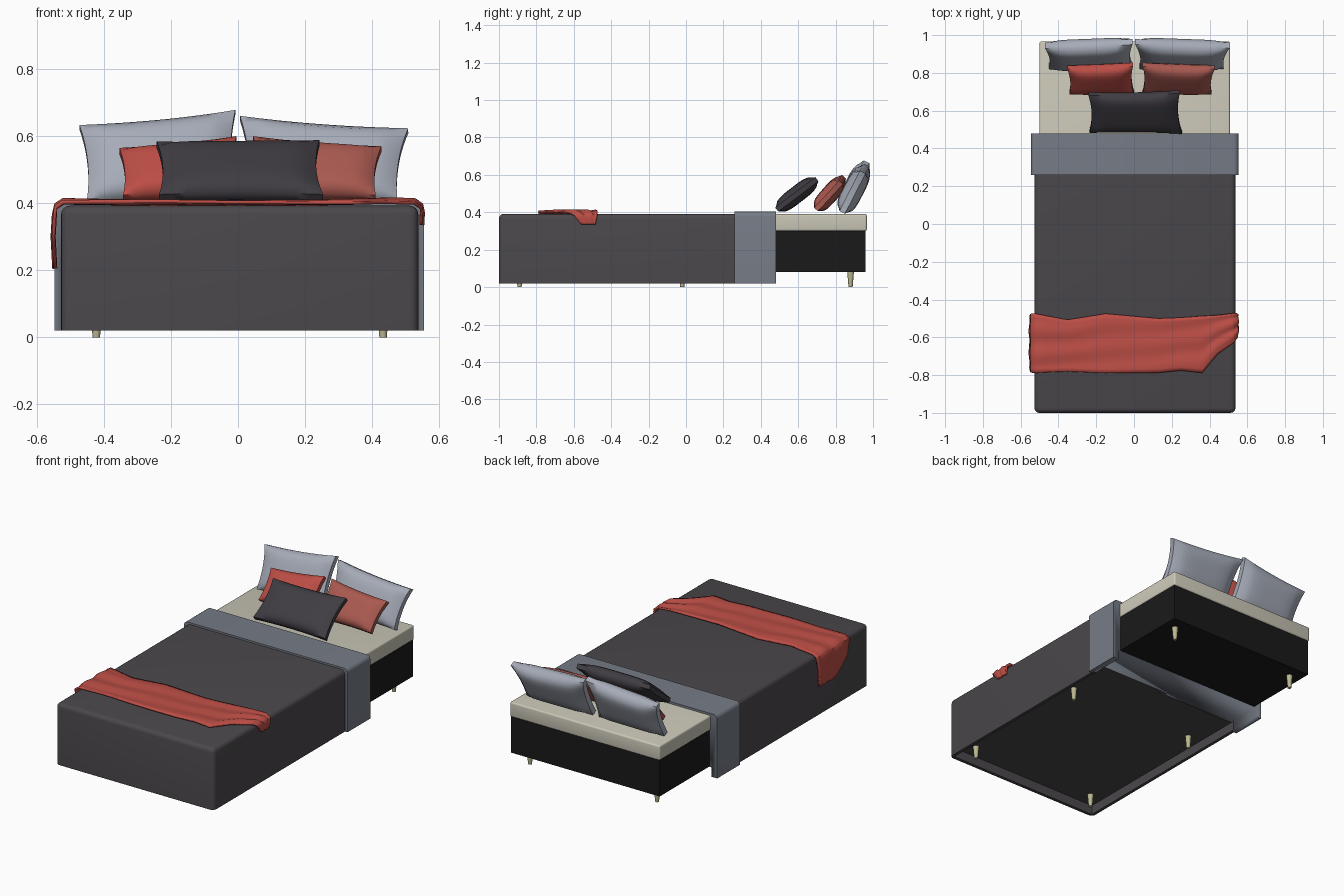
import bpy, bmesh, math
from mathutils import Vector

if "Cube" in bpy.data.objects:
    bpy.data.objects.remove(bpy.data.objects["Cube"])


def material(name, rgb):
    m = bpy.data.materials.new(name)
    m.diffuse_color = (*rgb, 1)
    m.use_nodes = True
    m.node_tree.nodes["Principled BSDF"].inputs["Base Color"].default_value = m.diffuse_color
    return m


CHARCOAL = material("charcoal_cloth", (0.07, 0.064, 0.07))
BLUE_GREY = material("blue_grey_cloth", (0.18, 0.2, 0.24))
PALE_GREY = material("pale_grey_cloth", (0.38, 0.41, 0.48))
RED = material("red_cloth", (0.5, 0.075, 0.06))
RUST = material("rust_cloth", (0.4, 0.1, 0.08))
INK = material("dark_cloth", (0.05, 0.045, 0.055))
BLACK = material("black_frame", (0.01, 0.01, 0.01))
CREAM = material("cream_cloth", (0.6, 0.58, 0.48))
WOOD = material("pale_wood", (0.5, 0.48, 0.28))


def finish(bm, name, mat, angle=40):
    bmesh.ops.recalc_face_normals(bm, faces=bm.faces)
    me = bpy.data.meshes.new(name)
    bm.to_mesh(me)
    bm.free()
    ob = bpy.data.objects.new(name, me)
    bpy.context.collection.objects.link(ob)
    if mat:
        me.materials.append(mat)
    bpy.ops.object.select_all(action='DESELECT')
    ob.select_set(True)
    bpy.context.view_layer.objects.active = ob
    bpy.ops.object.shade_smooth_by_angle(angle=math.radians(angle))
    return ob


def box(name, lo, hi, mat, bevel=0, pick=lambda a, b: True):
    """Box between two corners; bevels the edges chosen by pick."""
    bm = bmesh.new()
    bmesh.ops.create_cube(bm, size=1)
    for v in bm.verts:
        v.co = [lo[i] + (v.co[i] + 0.5) * (hi[i] - lo[i]) for i in range(3)]
    if bevel:
        edges = [e for e in bm.edges if pick(e.verts[0].co, e.verts[1].co)]
        bmesh.ops.bevel(bm, geom=edges, offset=bevel, segments=4, profile=0.5,
                        affect='EDGES')
    return finish(bm, name, mat)


# Base, mattress and tapered legs
box("base", (-0.495, -0.95, 0.08), (0.505, 0.96, 0.30), BLACK)
box("mattress", (-0.5, -0.955, 0.30), (0.508, 0.967, 0.39), CREAM, 0.01)
for i, y in enumerate((-0.89, -0.02, 0.88)):
    for side, x in (("left", -0.422), ("right", 0.432)):
        bm = bmesh.new()
        bmesh.ops.create_cone(bm, segments=16, radius1=0.011, radius2=0.018,
                              depth=0.082, cap_ends=True)
        bmesh.ops.translate(bm, vec=(x, y, 0.041), verts=bm.verts)
        finish(bm, f"leg_{side}_{i}", WOOD)

# Duvet and folded-back band, hollowed underneath so they hang past the base
hollow = box("hollow_cutter", (-0.508, -0.98, -0.1), (0.518, 0.7, 0.077), None)
hollow.hide_render = True
hollow.hide_viewport = True
duvet = box("duvet", (-0.527, -1, 0.02), (0.537, 0.28, 0.392), CHARCOAL, 0.026,
            lambda a, b: min(a.z, b.z) > 0.1 and min(a.y, b.y) < 0 or max(a.y, b.y) < 0 and max(a.z, b.z) > 0.1)
fold = box("duvet_fold", (-0.546, 0.26, 0.02), (0.554, 0.48, 0.403), BLUE_GREY, 0.025,
           lambda a, b: min(a.z, b.z) > 0.1 and abs(a.y - b.y) > 0.1)
for ob in (duvet, fold):
    mod = ob.modifiers.new("hollow", 'BOOLEAN')
    mod.object = hollow
    mod.operation = 'DIFFERENCE'
    mod.solver = 'EXACT'


def pillow(name, bl, br, tl, tr, t, mat, n=12):
    """Cushion stretched between four corners, t = half thickness."""
    bl, br, tl, tr = map(Vector, (bl, br, tl, tr))
    nrm = (br - bl + tr - tl).cross(tl - bl + tr - br).normalized()
    bm = bmesh.new()
    grids = []
    for s in (1, -1):
        g = []
        for j in range(n + 1):
            row = []
            for i in range(n + 1):
                u, v = 2 * i / n - 1, 2 * j / n - 1
                puff = 0.3 + 0.7 * ((1 - u ** 4) * (1 - v ** 4)) ** 0.6
                a = (1 + u * (1 - 0.06 * (1 - v * v))) / 2
                b = (1 + v * (1 - 0.06 * (1 - u * u))) / 2
                p = bl.lerp(br, a).lerp(tl.lerp(tr, a), b)
                p = p + nrm * s * t * puff
                p.z = max(p.z, 0.388)
                row.append(bm.verts.new(p))
            g.append(row)
        grids.append(g)
        for j in range(n):
            for i in range(n):
                bm.faces.new((g[j][i], g[j][i + 1], g[j + 1][i + 1], g[j + 1][i]))
    rim = ([(0, i) for i in range(n)] + [(j, n) for j in range(n)]
           + [(n, i) for i in range(n, 0, -1)] + [(j, 0) for j in range(n, 0, -1)])
    f, b = grids
    for (j, i), (q, p) in zip(rim, rim[1:] + rim[:1]):
        bm.faces.new((f[j][i], f[q][p], b[q][p], b[j][i]))
    finish(bm, name, mat, 50)


# Sleeping pillows, square cushions and the front bolster cushion
pillow("pillow_left", (-0.45, 0.835, 0.40), (-0.01, 0.835, 0.40),
       (-0.472, 0.945, 0.625), (-0.008, 0.965, 0.67), 0.055, PALE_GREY)
pillow("pillow_right", (0.03, 0.835, 0.40), (0.475, 0.835, 0.40),
       (0.006, 0.965, 0.652), (0.507, 0.945, 0.615), 0.055, PALE_GREY)
pillow("cushion_left", (-0.342, 0.695, 0.415), (0, 0.695, 0.415),
       (-0.353, 0.83, 0.555), (-0.005, 0.845, 0.59), 0.045, RED)
pillow("cushion_right", (0.045, 0.695, 0.415), (0.41, 0.695, 0.415),
       (0.045, 0.845, 0.59), (0.427, 0.83, 0.56), 0.045, RUST)
pillow("cushion_front", (-0.235, 0.49, 0.415), (0.253, 0.485, 0.415),
       (-0.242, 0.69, 0.573), (0.242, 0.70, 0.577), 0.045, INK)

# Throw: stations across the bed as (x, z, back y, front y)
stations = [(-0.543, 0.205, -0.50, -0.66), (-0.548, 0.30, -0.49, -0.76),
            (-0.543, 0.385, -0.475, -0.787), (-0.52, 0.4, -0.475, -0.787),
            (-0.35, 0.398, -0.507, -0.78), (-0.15, 0.398, -0.475, -0.79),
            (0.13, 0.398, -0.50, -0.787), (0.25, 0.398, -0.495, -0.775),
            (0.36, 0.40, -0.487, -0.788), (0.44, 0.402, -0.483, -0.69),
            (0.525, 0.40, -0.474, -0.63), (0.547, 0.385, -0.474, -0.60),
            (0.545, 0.335, -0.485, -0.56)]
bm = bmesh.new()
m, rows = 14, []
for k in range(len(stations) - 1):
    for s in range(4 if k < len(stations) - 2 else 5):
        x, z, y0, y1 = Vector(stations[k]).lerp(Vector(stations[k + 1]), s / 4)
        row = []
        for j in range(m + 1):
            w = j / m
            r = 0.005 * (1 + math.sin(w * 15 + x * 5)) * (0.5 + abs(x))
            side = z < 0.38
            row.append(bm.verts.new((x + (math.copysign(r, x) * 0.5 if side else 0),
                                     y0 + (y1 - y0) * w, z + (0 if side else r))))
        rows.append(row)
for a, b in zip(rows, rows[1:]):
    for j in range(m):
        bm.faces.new((a[j], b[j], b[j + 1], a[j + 1]))
throw = finish(bm, "throw_blanket", RED, 50)
sol = throw.modifiers.new("thickness", 'SOLIDIFY')
sol.thickness = 0.01
sol.offset = 0
